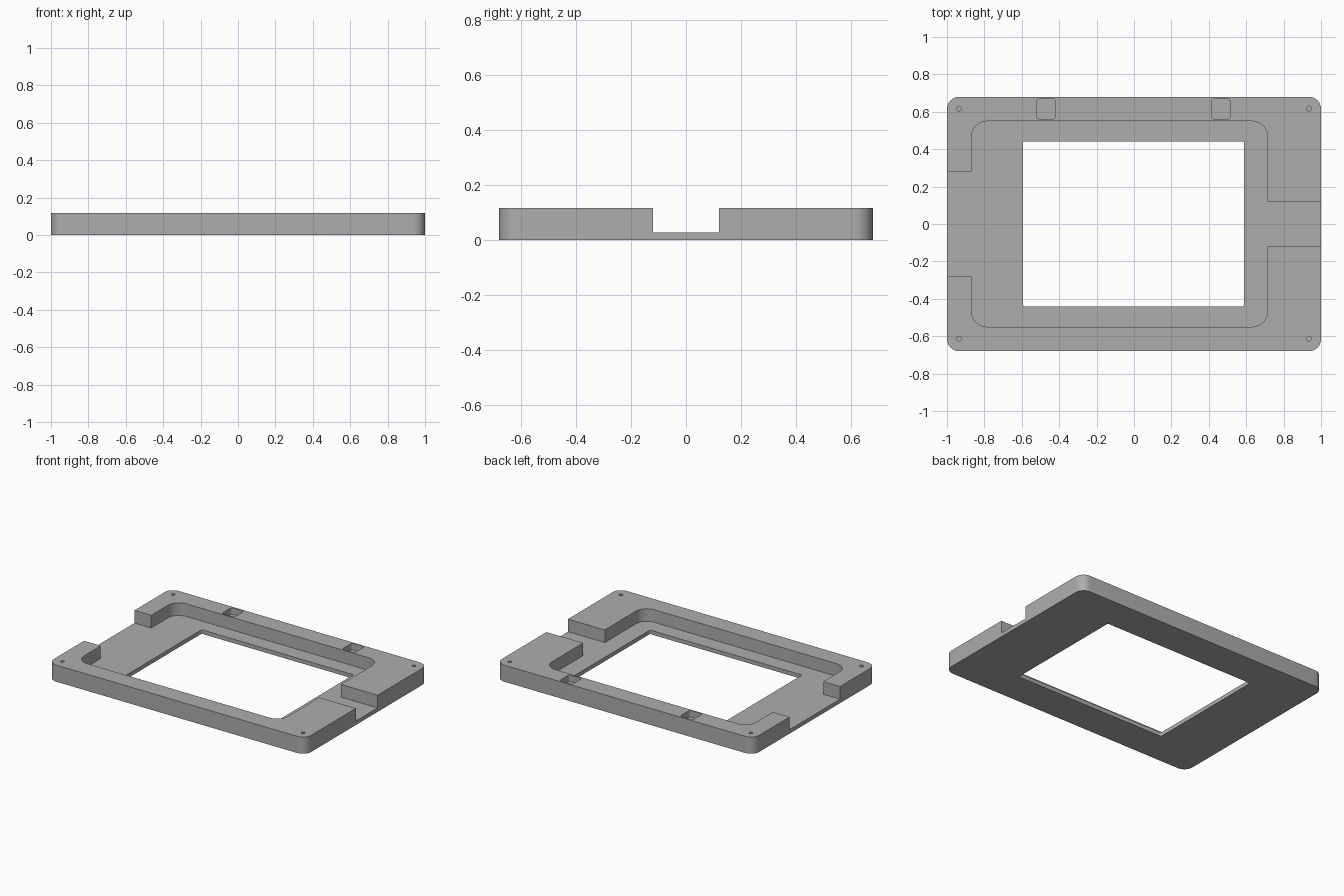
import bpy, bmesh, math
from mathutils import Vector

HEIGHT, FLOOR = 0.117, 0.028
TOP = HEIGHT + 0.05

cube = bpy.data.objects.get("Cube")
if cube:
    bpy.data.objects.remove(cube, do_unlink=True)

grey = bpy.data.materials.new("plain_grey")
grey.use_nodes = True
colour = (0.42, 0.42, 0.42, 1)
grey.diffuse_color = colour
grey.node_tree.nodes["Principled BSDF"].inputs["Base Color"].default_value = colour


def outline(corners, steps=8):
    """Closed outline from (x, y, radius) corners, filleted where radius > 0."""
    points = []
    for i, (x, y, r) in enumerate(corners):
        p = Vector((x, y))
        if r == 0:
            points.append(p)
            continue
        a = (Vector(corners[i - 1][:2]) - p).normalized()
        b = (Vector(corners[(i + 1) % len(corners)][:2]) - p).normalized()
        centre = p + (a + b) * r
        for k in range(steps + 1):
            t = k / steps * math.pi / 2
            points.append(centre - b * r * math.cos(t) - a * r * math.sin(t))
    return points


def rectangle(x0, x1, y0, y1, r):
    return outline([(x0, y0, r), (x1, y0, r), (x1, y1, r), (x0, y1, r)])


def prism(name, points, z0, z1):
    bm = bmesh.new()
    face = bm.faces.new([bm.verts.new((p.x, p.y, z0)) for p in points])
    grown = bmesh.ops.extrude_face_region(bm, geom=[face])
    verts = [g for g in grown["geom"] if isinstance(g, bmesh.types.BMVert)]
    bmesh.ops.translate(bm, verts=verts, vec=(0, 0, z1 - z0))
    bmesh.ops.recalc_face_normals(bm, faces=bm.faces)
    mesh = bpy.data.meshes.new(name)
    bm.to_mesh(mesh)
    bm.free()
    mesh.materials.append(grey)
    obj = bpy.data.objects.new(name, mesh)
    bpy.context.collection.objects.link(obj)
    return obj


# Rounded slab that everything is cut from
frame = prism("bezel_frame", rectangle(-1, 1, -0.68, 0.68, 0.065), 0, HEIGHT)

# Recess with rounded corners, open through a wide and a narrow side channel
left, right, depth, wide, narrow, end, r = -0.87, 0.715, 0.55, 0.28, 0.12, 1.1, 0.085
recess = outline([
    (left, -depth, r), (right, -depth, r),
    (right, -narrow, 0), (end, -narrow, 0), (end, narrow, 0), (right, narrow, 0),
    (right, depth, r), (left, depth, r),
    (left, wide, 0), (-end, wide, 0), (-end, -wide, 0), (left, -wide, 0)])
cutters = [
    prism("recess_cutter", recess, FLOOR, TOP),
    prism("window_cutter", rectangle(-0.593, 0.588, -0.44, 0.442, 0.008), -0.1, TOP)]

# Two shallow pockets along the back rim
for x in (-0.47, 0.465):
    cutters.append(prism("pocket_cutter",
                         rectangle(x - 0.049, x + 0.049, 0.561, 0.669, 0.015),
                         HEIGHT - 0.045, TOP))

# Blind screw holes in the corners
for x in (-0.935, 0.935):
    for y in (-0.613, 0.617):
        ring = [Vector((x + 0.013 * math.cos(k * math.tau / 20),
                        y + 0.013 * math.sin(k * math.tau / 20))) for k in range(20)]
        cutters.append(prism("screw_hole_cutter", ring, FLOOR + 0.01, TOP))

bpy.ops.object.select_all(action="DESELECT")
frame.select_set(True)
bpy.context.view_layer.objects.active = frame
for cutter in cutters:
    cutter.hide_render = True
    cut = frame.modifiers.new("cut", "BOOLEAN")
    cut.operation = "DIFFERENCE"
    cut.solver = "EXACT"
    cut.object = cutter
    bpy.ops.object.modifier_apply(modifier=cut.name)
    bpy.data.objects.remove(cutter, do_unlink=True)

bpy.ops.object.shade_smooth_by_angle(angle=math.radians(30))
